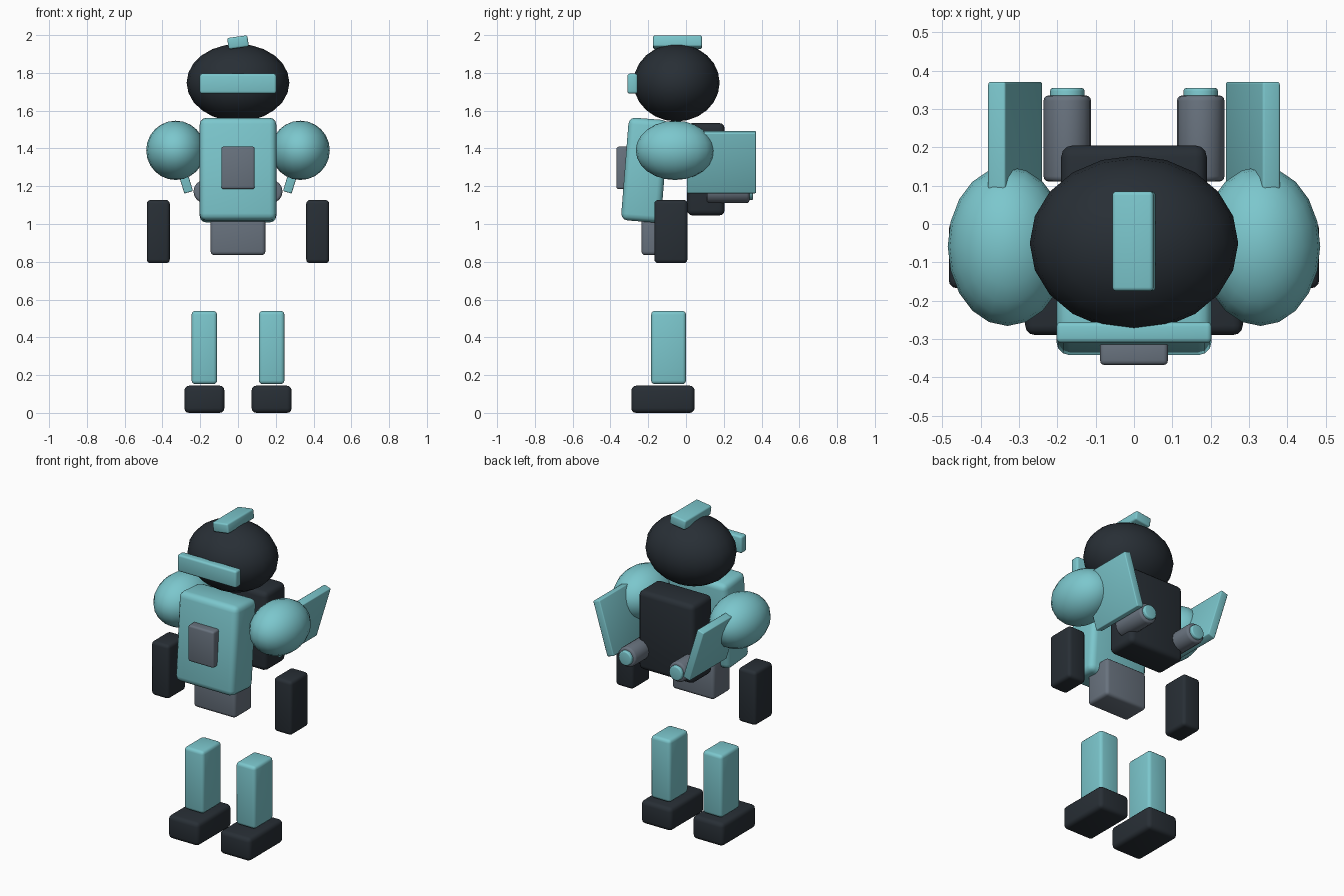
import bpy
from math import radians

cube = bpy.data.objects.get("Cube")
if cube:
    bpy.data.objects.remove(cube, do_unlink=True)


def material(name, rgb):
    m = bpy.data.materials.new(name)
    m.use_nodes = True
    m.diffuse_color = (*rgb, 1)
    m.node_tree.nodes["Principled BSDF"].inputs["Base Color"].default_value = (*rgb, 1)
    return m


TEAL = material("teal", (0.2, 0.57, 0.61))
DARK = material("charcoal", (0.021, 0.028, 0.036))
GREY = material("slate grey", (0.14, 0.17, 0.21))


def finish(name, mat, bevel=0.0):
    """Name and colour the active object, round its edges and smooth it."""
    ob = bpy.context.object
    ob.name = name
    ob.data.materials.append(mat)
    bpy.ops.object.transform_apply(location=False, rotation=False, scale=True)
    if bevel:
        mod = ob.modifiers.new("rounded_edges", "BEVEL")
        mod.width = bevel
        mod.segments = 3
        mod.limit_method = "ANGLE"
        mod.angle_limit = radians(40)
        bpy.ops.object.modifier_apply(modifier=mod.name)
    bpy.ops.object.shade_smooth_by_angle(angle=radians(35))
    return ob


def box(name, mat, centre, size, bevel=0.02, rot=(0, 0, 0)):
    bpy.ops.mesh.primitive_cube_add(size=1, location=centre,
                                    rotation=[radians(a) for a in rot])
    bpy.context.object.scale = size
    return finish(name, mat, bevel)


def ball(name, mat, centre, radii):
    bpy.ops.mesh.primitive_uv_sphere_add(segments=20, ring_count=12, location=centre)
    bpy.context.object.scale = radii
    return finish(name, mat)


def tube(name, mat, centre, radius, length, bevel):
    bpy.ops.mesh.primitive_cylinder_add(vertices=16, radius=radius, depth=length,
                                        location=centre, rotation=(radians(90), 0, 0))
    return finish(name, mat, bevel)


# Head with visor and crest
ball("head", DARK, (0, -0.05, 1.748), (0.272, 0.228, 0.205))
box("visor", TEAL, (0, -0.283, 1.743), (0.405, 0.054, 0.105), 0.012)
box("crest", TEAL, (0, -0.045, 1.962), (0.108, 0.26, 0.06), 0.01, (0, -8, 0))

# Body
box("torso", TEAL, (0, -0.218, 1.285), (0.405, 0.212, 0.545), 0.035, (-4.5, 0, 0))
box("chest_panel", GREY, (0, -0.333, 1.297), (0.177, 0.07, 0.225), 0.012)
box("pelvis", GREY, (0, -0.15, 0.955), (0.29, 0.172, 0.24), 0.02)
box("backpack", DARK, (0, 0.105, 1.29), (0.38, 0.2, 0.49), 0.03)

# Limbs and back equipment, repeated on both sides
for side, s in (("left", 1), ("right", -1)):
    ball(side + "_shoulder", TEAL, (s * 0.33, -0.058, 1.39), (0.156, 0.208, 0.157))
    box(side + "_forearm", DARK, (s * 0.422, -0.08, 0.96), (0.122, 0.175, 0.335))
    box(side + "_leg", TEAL, (s * 0.178, -0.092, 0.346), (0.135, 0.185, 0.388))
    box(side + "_foot", DARK, (s * 0.178, -0.122, 0.072), (0.212, 0.335, 0.144), 0.025)
    box(side + "_wing_plate", TEAL, (s * 0.31, 0.188, 1.328), (0.048, 0.365, 0.335),
        0.006, (0, s * 17, 0))
    tube(side + "_thruster", GREY, (s * 0.174, 0.223, 1.172), 0.062, 0.225, 0.014)
    tube(side + "_nozzle", TEAL, (s * 0.174, 0.3, 1.172), 0.045, 0.11, 0.008)
